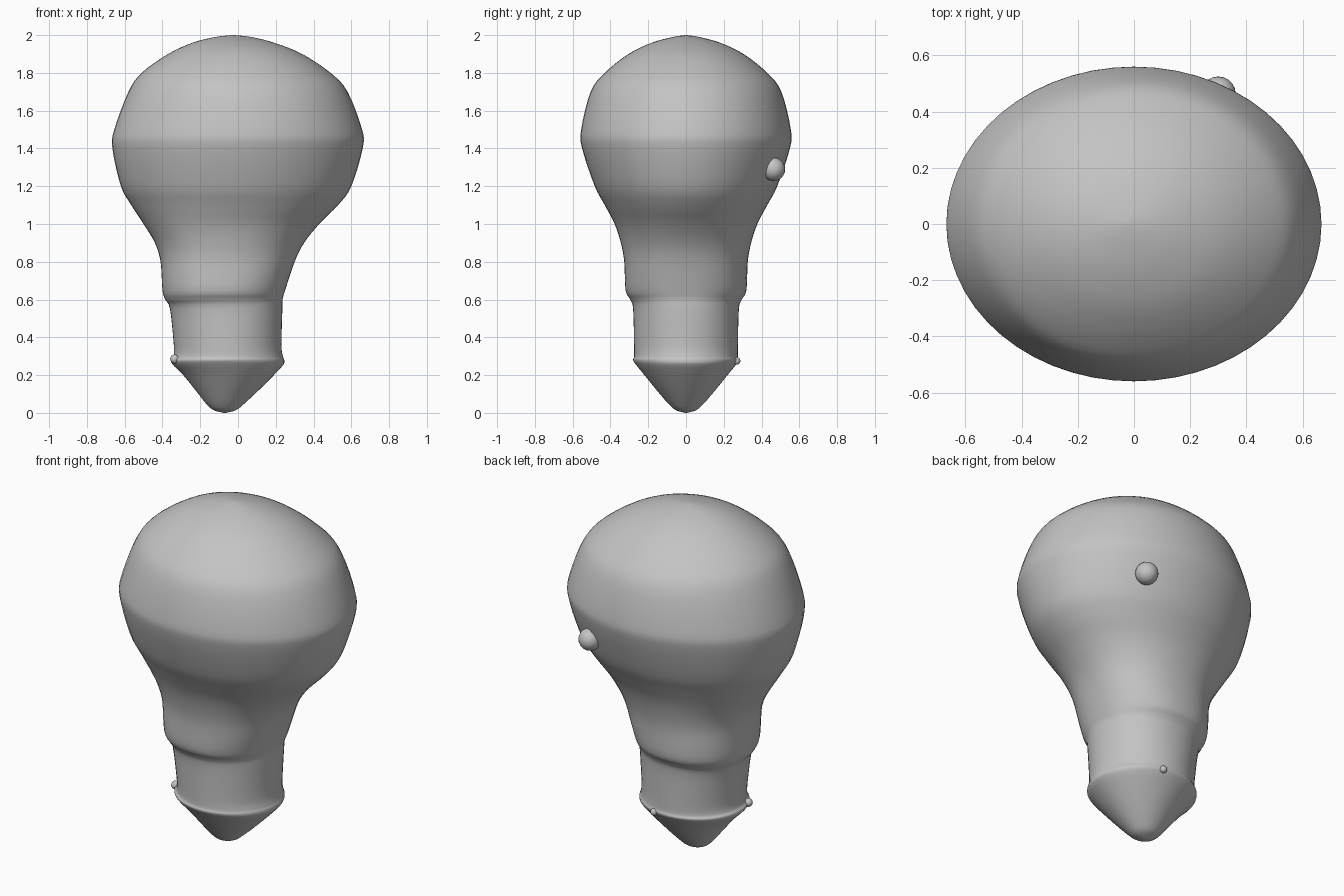
import bpy
import bmesh
from math import cos, sin, pi, copysign
from mathutils import Vector

cube = bpy.data.objects.get("Cube")
if cube:
    bpy.data.objects.remove(cube, do_unlink=True)

SEGMENTS = 56
STEPS = 4

# Cross-sections: height, right edge (x), left edge (x), half depth (y)
TIP = [
    (0, -.075, -.065, .005),
    (.015, -.13, -.01, .055),
    (.05, -.17, .035, .095),
    (.12, -.225, .11, .155),
    (.2, -.29, .19, .22),
    (.255, -.345, .24, .265),
]
NECK = [
    (.28, -.355, .245, .28),
    (.3, -.342, .238, .275),
    (.36, -.34, .23, .275),
    (.55, -.36, .235, .28),
    (.6, -.385, .236, .295),
    (.65, -.4, .25, .32),
    (.8, -.41, .3, .327),
    (.9, -.44, .35, .345),
]
HEAD = [
    (1, -.5, .43, .378),
    (1.1, -.565, .53, .43),
    (1.2, -.62, .6, .483),
    (1.4, -.665, .66, .55),
    (1.5, -.655, .657, .555),
    (1.7, -.58, .58, .505),
    (1.8, -.51, .49, .43),
    (1.9, -.37, .34, .305),
    (1.96, -.24, .19, .18),
    (1.99, -.12, .07, .07),
    (2, -.03, -.02, .005),
]


def smooth_rows(rows):
    """Pass a smooth curve through the cross-sections."""
    pts = [Vector(r) for r in rows]
    out = []
    for i in range(len(pts) - 1):
        a, b = pts[max(i - 1, 0)], pts[i]
        c, d = pts[i + 1], pts[min(i + 2, len(pts) - 1)]
        for s in range(STEPS):
            t = s / STEPS
            out.append((b * 2 + (c - a) * t
                        + (a * 2 - b * 5 + c * 4 - d) * t ** 2
                        + (b * 3 - a - c * 3 + d) * t ** 3) / 2)
    out.append(pts[-1])
    return out


def squareness(z):
    """The neck is a little boxier than the head and the tip."""
    return 1 - .12 * max(0, 1 - abs(z - .75) / .4)


def rounded(value, power):
    return copysign(abs(value) ** power, value)


def finish(name, bm, material):
    bmesh.ops.recalc_face_normals(bm, faces=bm.faces)
    mesh = bpy.data.meshes.new(name)
    bm.to_mesh(mesh)
    bm.free()
    mesh.materials.append(material)
    for poly in mesh.polygons:
        poly.use_smooth = True
    obj = bpy.data.objects.new(name, mesh)
    bpy.context.collection.objects.link(obj)
    return obj


def loft(name, rows, material):
    """Skin the oval cross-sections and close both ends."""
    bm = bmesh.new()
    rings = []
    for z, low, high, depth in smooth_rows(rows):
        middle, width, power = (low + high) / 2, (high - low) / 2, squareness(z)
        ring = []
        for i in range(SEGMENTS):
            angle = 2 * pi * i / SEGMENTS
            ring.append(bm.verts.new((middle + width * rounded(cos(angle), power),
                                      depth * rounded(sin(angle), power), z)))
        rings.append(ring)
    for lower, upper in zip(rings, rings[1:]):
        for i in range(SEGMENTS):
            j = (i + 1) % SEGMENTS
            bm.faces.new((lower[i], lower[j], upper[j], upper[i]))
    bm.faces.new(rings[0])
    bm.faces.new(rings[-1])
    return finish(name, bm, material)


def knob(name, location, radius, material):
    bm = bmesh.new()
    bmesh.ops.create_uvsphere(bm, u_segments=20, v_segments=12, radius=radius)
    obj = finish(name, bm, material)
    obj.location = location
    return obj


grey = bpy.data.materials.new("plain grey")
grey.use_nodes = True
colour = (.55, .55, .55, 1)
grey.diffuse_color = colour
grey.node_tree.nodes["Principled BSDF"].inputs["Base Color"].default_value = colour

# Bulb body with its neck and pointed base
loft("bulb_body", TIP + NECK + HEAD, grey)

# Small raised knobs on the head and along the rim
knob("head_knob", (.3, .463, 1.29), .062, grey)
knob("rim_knob_right", (-.335, -.1, .285), .024, grey)
knob("rim_knob_back", (.02, .268, .275), .02, grey)
